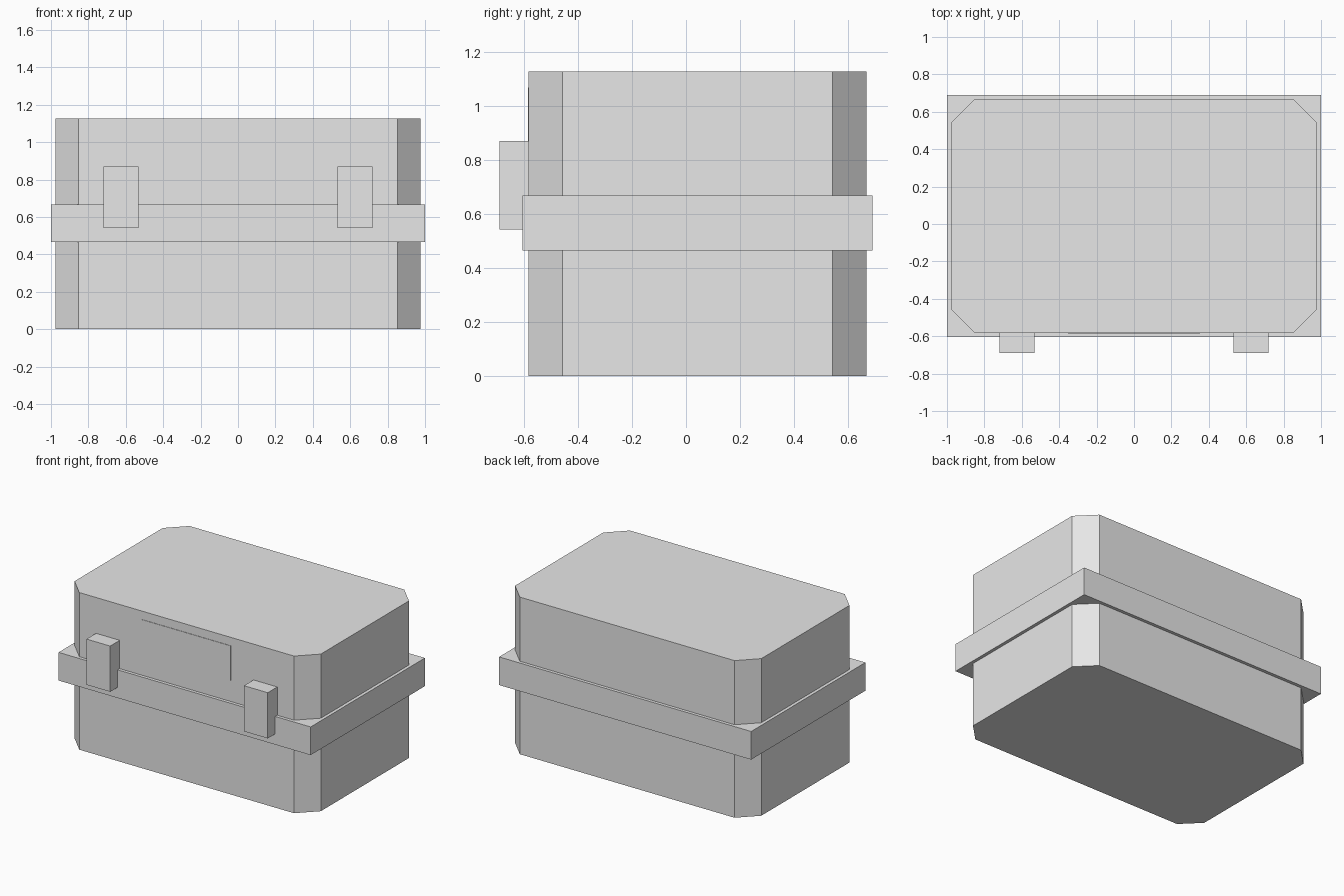
import bpy
import bmesh

if "Cube" in bpy.data.objects:
    bpy.data.objects.remove(bpy.data.objects["Cube"])

grey = bpy.data.materials.new("light grey")
grey.diffuse_color = (0.8, 0.8, 0.8, 1)
grey.use_nodes = True
grey.node_tree.nodes["Principled BSDF"].inputs["Base Color"].default_value = grey.diffuse_color


def prism(name, outline, z0, z1):
    """Extrude a flat outline from z0 up to z1."""
    bm = bmesh.new()
    base = bm.faces.new([bm.verts.new((x, y, z0)) for x, y in outline])
    top = bmesh.ops.extrude_face_region(bm, geom=[base])["geom"]
    verts = [v for v in top if isinstance(v, bmesh.types.BMVert)]
    bmesh.ops.translate(bm, verts=verts, vec=(0, 0, z1 - z0))
    if not any(f.is_valid and all(abs(v.co.z - z0) < 1e-6 for v in f.verts) for f in bm.faces):
        bm.faces.new([v for v in bm.verts if abs(v.co.z - z0) < 1e-6])
    bmesh.ops.recalc_face_normals(bm, faces=bm.faces)
    mesh = bpy.data.meshes.new(name)
    bm.to_mesh(mesh)
    bm.free()
    mesh.materials.append(grey)
    obj = bpy.data.objects.new(name, mesh)
    bpy.context.collection.objects.link(obj)
    return obj


def box(name, x0, x1, y0, y1, z0, z1):
    return prism(name, [(x0, y0), (x1, y0), (x1, y1), (x0, y1)], z0, z1)


# Case body with chamfered upright corners
X, Y0, Y1, C = 0.977, -0.582, 0.667, 0.125
prism("case_body", [(-X + C, Y0), (X - C, Y0), (X, Y0 + C), (X, Y1 - C),
                    (X - C, Y1), (-X + C, Y1), (-X, Y1 - C), (-X, Y0 + C)], 0, 1.127)

# Square-cornered rim around the middle
box("rim_band", -1, 1, -0.605, 0.69, 0.465, 0.667)

# Pair of latches on the front
for side, x in (("left", -0.625), ("right", 0.625)):
    box("latch_" + side, x - 0.094, x + 0.094, -0.69, Y0 + 0.002, 0.542, 0.87)

# Thin label plate on the front of the lid
box("label_plate", -0.352, 0.352, Y0 - 0.003, Y0 + 0.003, 0.818, 1.067)
